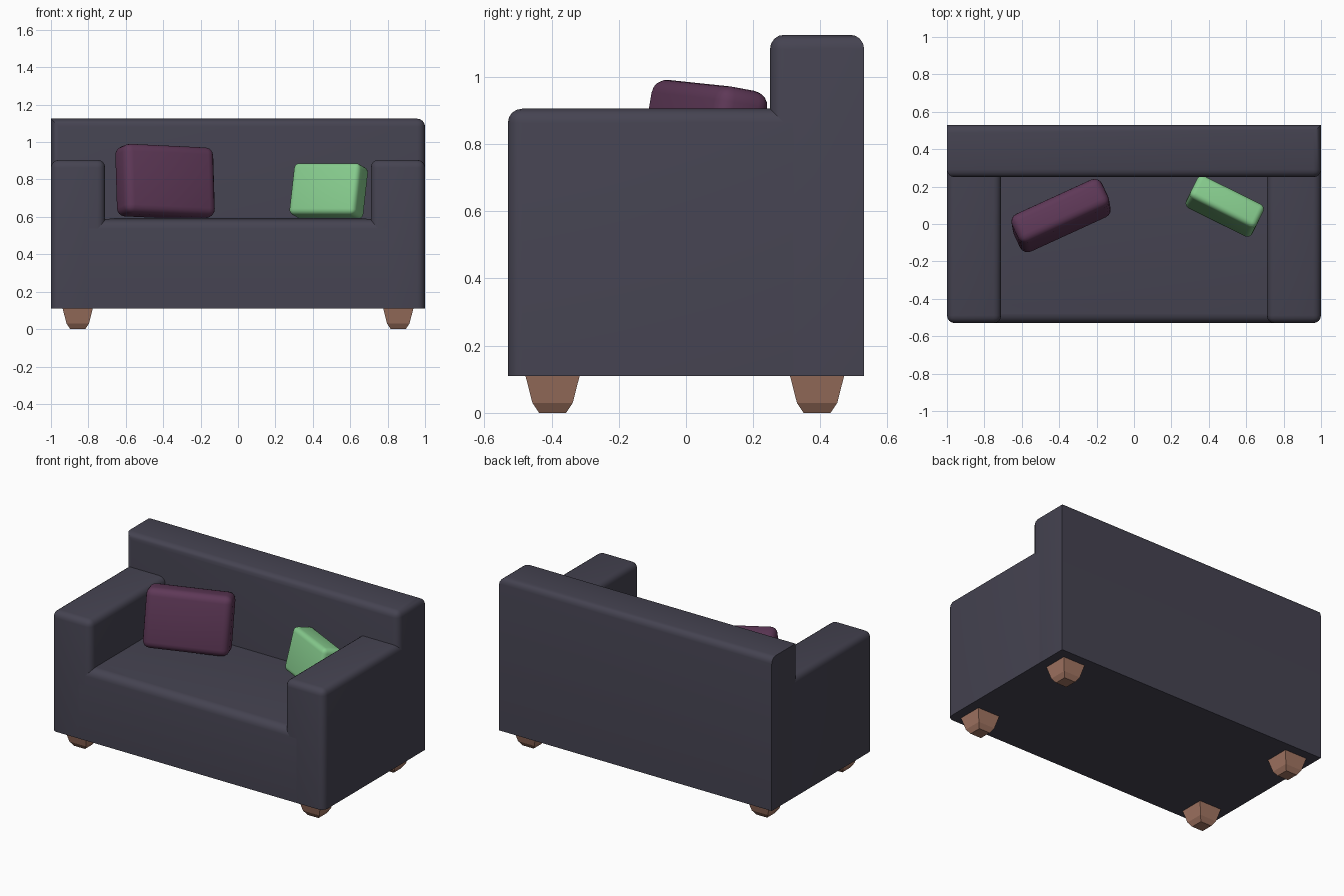
import bpy, bmesh
from math import radians
from mathutils import Vector

if "Cube" in bpy.data.objects:
    bpy.data.objects.remove(bpy.data.objects["Cube"])


def material(name, rgb):
    m = bpy.data.materials.new(name)
    lin = [((c / 255 + 0.055) / 1.055) ** 2.4 for c in rgb]
    m.diffuse_color = (*lin, 1)
    m.use_nodes = True
    m.node_tree.nodes["Principled BSDF"].inputs["Base Color"].default_value = m.diffuse_color
    return m


FABRIC = material("charcoal fabric", (69, 67, 81))
PLUM = material("plum fabric", (94, 56, 87))
GREEN = material("green fabric", (134, 203, 141))
WOOD = material("warm wood", (163, 118, 99))


def finish(name, bm, mat, smooth=True):
    bmesh.ops.recalc_face_normals(bm, faces=bm.faces)
    me = bpy.data.meshes.new(name)
    bm.to_mesh(me)
    bm.free()
    me.materials.append(mat)
    ob = bpy.data.objects.new(name, me)
    bpy.context.collection.objects.link(ob)
    if smooth:
        bpy.ops.object.select_all(action='DESELECT')
        ob.select_set(True)
        bpy.context.view_layer.objects.active = ob
        bpy.ops.object.shade_smooth_by_angle(angle=radians(35))
    return ob


def box(lo, hi, rounded=None, radius=0.05, segments=4):
    """Box between two corners; rounded(x, y, z) picks edges by the
    sign of their midpoint on each axis (-1, 0 or 1)."""
    lo, hi = Vector(lo), Vector(hi)
    mid, half = (lo + hi) / 2, (hi - lo) / 2
    bm = bmesh.new()
    bmesh.ops.create_cube(bm, size=2)
    if rounded:
        picked = [e for e in bm.edges if rounded(
            *(round(c) for c in (e.verts[0].co + e.verts[1].co) / 2))]
    for v in bm.verts:
        v.co = Vector([mid[i] + half[i] * v.co[i] for i in range(3)])
    if rounded:
        bmesh.ops.bevel(bm, geom=picked, offset=radius, segments=segments,
                        profile=0.5, affect='EDGES', clamp_overlap=True)
    return bm


def stack(rings):
    """Square-sided solid through rings of (x0, x1, y0, y1, z)."""
    bm = bmesh.new()
    loops = [[bm.verts.new(p) for p in
              ((a, c, z), (b, c, z), (b, d, z), (a, d, z))]
             for a, b, c, d, z in rings]
    for p, q in zip(loops, loops[1:]):
        for i in range(4):
            j = (i + 1) % 4
            bm.faces.new((p[i], p[j], q[j], q[i]))
    bm.faces.new(loops[0][::-1])
    bm.faces.new(loops[-1])
    return bm


# Seat block with rolled front edge, and its slightly crowned top
finish("seat", box((-0.8, -0.53, 0.11), (0.8, 0.3, 0.587),
                   lambda x, y, z: y == -1 and z == 1), FABRIC)
finish("seat_crown", stack([(-0.715, 0.715, -0.48, 0.26, 0.58),
                            (-0.715, 0.715, -0.48, 0.26, 0.587),
                            (-0.65, 0.65, -0.43, 0.19, 0.594)]), FABRIC)

# Arms, rounded on top and at the front corners
for side, x0, x1 in (("left", -1, -0.71), ("right", 0.71, 1)):
    finish(side + "_arm", box((x0, -0.53, 0.11), (x1, 0.32, 0.905),
           lambda x, y, z: (z == 1 and y < 1) or (y == -1 and z == 0),
           0.042), FABRIC)

# Backrest, its left end left square on top
finish("backrest", box((-1, 0.25, 0.11), (1, 0.53, 1.125),
       lambda x, y, z: (z == 1 and x > -1) or (y == -1 and z == 0),
       0.042), FABRIC)

# Tapered square legs with a chamfered foot
for yname, y in (("front", -0.397), ("back", 0.39)):
    for xname, x in (("left", -0.857), ("right", 0.857)):
        rings = [(x - h, x + h, y - h, y + h, z) for h, z in
                 ((0.04, 0), (0.06, 0.03), (0.081, 0.112))]
        finish(f"{yname}_{xname}_leg", stack(rings), WOOD, False)


# Loose pillows leaning on the backrest
def pillow(name, size, radius, location, degrees, mat):
    half = Vector(size) / 2
    ob = finish(name, box(-half, half, lambda x, y, z: True, radius), mat)
    ob.location = location
    ob.rotation_euler = [radians(d) for d in degrees]


pillow("large_pillow", (0.53, 0.17, 0.38), 0.045,
       (-0.39, 0.045, 0.787), (-9.5, 2.5, 24.6), PLUM)
pillow("small_pillow", (0.395, 0.14, 0.285), 0.03,
       (0.485, 0.095, 0.738), (-14, 0, -26.5), GREEN)
